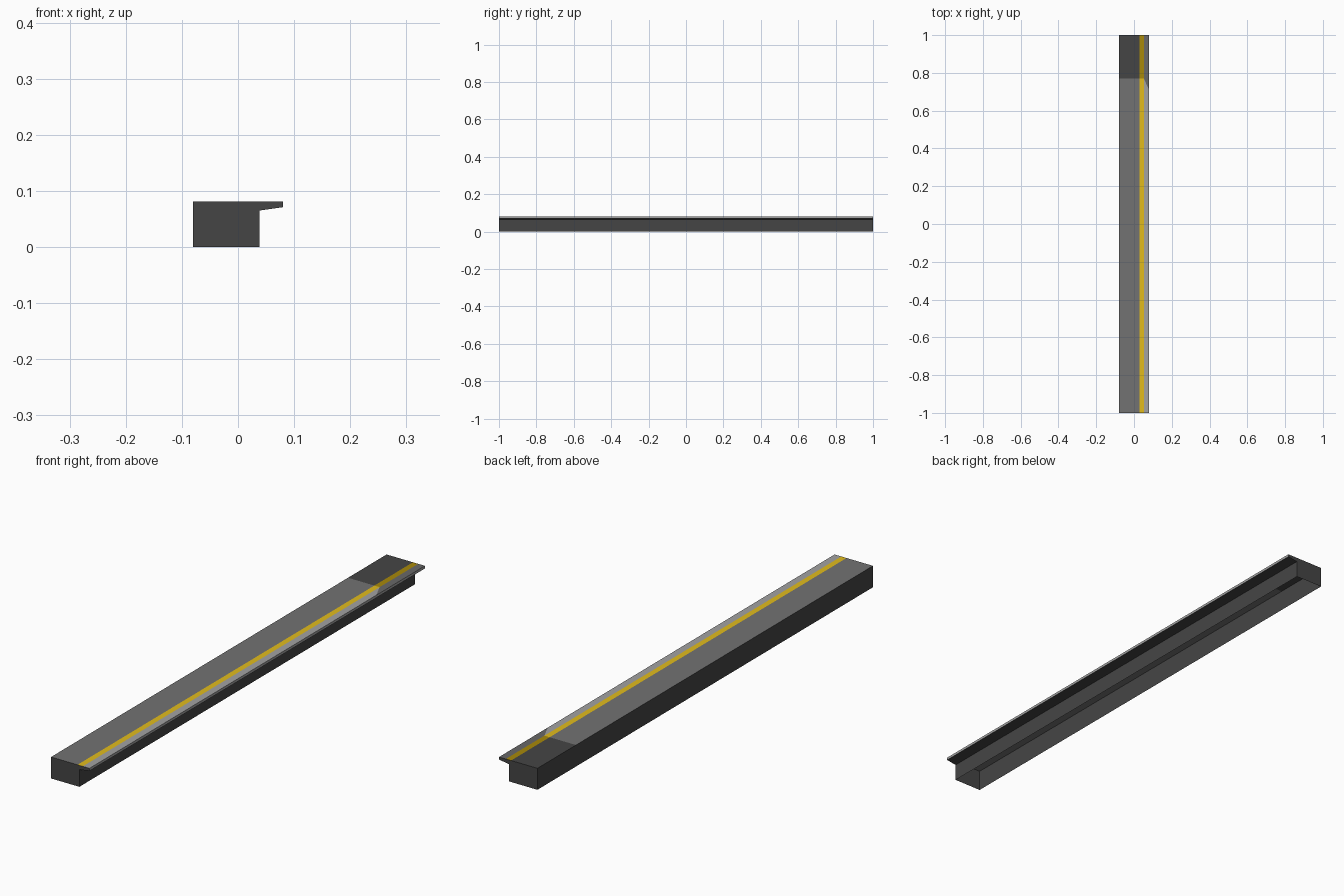
import bpy, bmesh

if "Cube" in bpy.data.objects:
    bpy.data.objects.remove(bpy.data.objects["Cube"])

HALF = 1.0      # half length along y
SPLIT = 0.77    # start of the darker end section on the deck
LIP_SPLIT = 0.71  # and at the outer lip, where it starts sooner
TOP = 0.081

# One material per flat colour
COLOURS = [
    ("dark_grey", (0.060, 0.060, 0.060)),
    ("mid_grey", (0.168, 0.168, 0.168)),
    ("light_grey", (0.36, 0.36, 0.36)),
    ("line_yellow", (0.76, 0.50, 0.012)),
    ("dull_yellow", (0.39, 0.25, 0.003)),
    ("worn_grey", (0.14, 0.14, 0.14)),
]
DARK, MID, LIGHT, YELLOW, DULL, WORN = range(6)

# Cross-section (x, z) from the back foot, over the deck and lip, to the front foot;
# the underside stays open
PROFILE = [(-0.08, 0), (-0.08, TOP), (0.030, TOP), (0.052, TOP),
           (0.08, TOP), (0.08, 0.071), (0.038, 0.065), (0.038, 0)]
# Colours of each strip: (main section, end section)
STRIPS = [(DARK, DARK), (MID, DARK), (YELLOW, DULL), (LIGHT, WORN),
          (LIGHT, LIGHT), (DARK, DARK), (DARK, DARK)]

mesh = bpy.data.meshes.new("platform_edge")
platform = bpy.data.objects.new("platform_edge", mesh)
bpy.context.collection.objects.link(platform)
for name, rgb in COLOURS:
    mat = bpy.data.materials.new(name)
    mat.diffuse_color = (*rgb, 1)
    mat.use_nodes = True
    mat.node_tree.nodes["Principled BSDF"].inputs["Base Color"].default_value = mat.diffuse_color
    mesh.materials.append(mat)

bm = bmesh.new()


def ring(y, lip_y):
    return [bm.verts.new((x, lip_y if x > 0.07 else y, z)) for x, z in PROFILE]


rings = [ring(-HALF, -HALF), ring(SPLIT, LIP_SPLIT), ring(HALF, HALF)]

# Long strips along the platform, in two sections
for section in range(2):
    a, b = rings[section], rings[section + 1]
    for i, colours in enumerate(STRIPS):
        face = bm.faces.new((a[i], b[i], b[i + 1], a[i + 1]))
        face.material_index = colours[section]

# End walls
bm.faces.new(rings[0]).material_index = DARK
bm.faces.new(rings[2][::-1]).material_index = DARK

# Point every face outwards
bmesh.ops.recalc_face_normals(bm, faces=bm.faces[:])
bm.normal_update()
deck = next(f for f in bm.faces if abs(f.normal.z) > 0.99)
if deck.normal.z < 0:
    bmesh.ops.reverse_faces(bm, faces=bm.faces[:])
bm.to_mesh(mesh)
bm.free()
